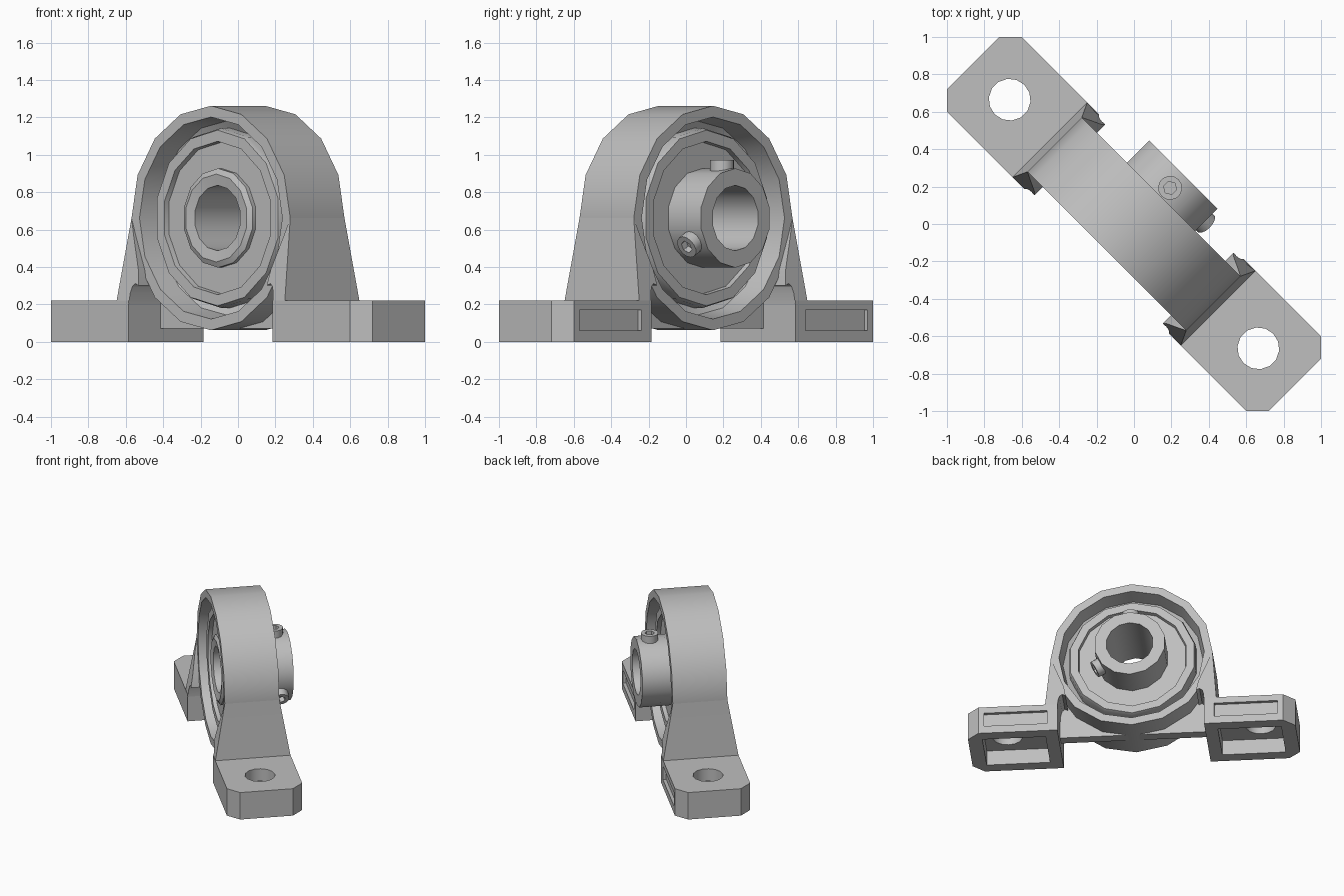
import bpy, bmesh, math
from mathutils import Matrix, Vector

if "Cube" in bpy.data.objects:
    bpy.data.objects.remove(bpy.data.objects["Cube"])

CENTRE = 0.662   # height of the shaft axis
HALF = 0.205     # half width of the housing
FLARE = 0.283    # half width of the feet

steel = bpy.data.materials.new("cast_grey")
steel.use_nodes = True
GREY = (0.52, 0.52, 0.52, 1)
steel.diffuse_color = GREY
steel.node_tree.nodes["Principled BSDF"].inputs["Base Color"].default_value = GREY
parts = []


def finish(name, bm):
    bmesh.ops.recalc_face_normals(bm, faces=bm.faces)
    mesh = bpy.data.meshes.new(name)
    bm.to_mesh(mesh)
    bm.free()
    mesh.materials.append(steel)
    obj = bpy.data.objects.new(name, mesh)
    bpy.context.collection.objects.link(obj)
    parts.append(obj)
    return obj


def lathe(name, profile, sides):
    """Spin a closed (radius, y) profile round the shaft axis."""
    bm = bmesh.new()
    rings = []
    for i in range(sides):
        a = 2 * math.pi * i / sides
        rings.append([bm.verts.new((r * math.sin(a), y, CENTRE + r * math.cos(a)))
                      for r, y in profile])
    n = len(profile)
    for i in range(sides):
        p, q = rings[i], rings[(i + 1) % sides]
        for j in range(n):
            k = (j + 1) % n
            bm.faces.new((p[j], p[k], q[k], q[j]))
    return finish(name, bm)


def plate(name, outline, width):
    """Extrude an (x, z) outline both ways in y; width may vary with z."""
    bm = bmesh.new()
    front = [bm.verts.new((x, -width(z), z)) for x, z in outline]
    back = [bm.verts.new((x, width(z), z)) for x, z in outline]
    bm.faces.new(front)
    bm.faces.new(back[::-1])
    for i in range(len(outline)):
        j = (i + 1) % len(outline)
        bm.faces.new((front[i], front[j], back[j], back[i]))
    return finish(name, bm)


def slab(name, outline, z0, z1):
    """Extrude an (x, y) outline upwards."""
    bm = bmesh.new()
    low = [bm.verts.new((x, y, z0)) for x, y in outline]
    high = [bm.verts.new((x, y, z1)) for x, y in outline]
    bm.faces.new(low)
    bm.faces.new(high)
    for i in range(len(outline)):
        j = (i + 1) % len(outline)
        bm.faces.new((low[i], low[j], high[j], high[i]))
    return finish(name, bm)


def box(name, x0, x1, y0, y1, z0, z1):
    return slab(name, [(x0, y0), (x1, y0), (x1, y1), (x0, y1)], z0, z1)


def rod(name, radius, sides, base, direction, length):
    bm = bmesh.new()
    d = Vector(direction).normalized()
    m = Matrix.Translation(Vector(base) + d * length / 2) @ d.to_track_quat('Z', 'Y').to_matrix().to_4x4()
    bmesh.ops.create_cone(bm, cap_ends=True, segments=sides, radius1=radius,
                          radius2=radius, depth=length, matrix=m)
    return finish(name, bm)


def cut(obj, cutter):
    cutter.hide_render = True
    mod = obj.modifiers.new("cut", 'BOOLEAN')
    mod.operation = 'DIFFERENCE'
    mod.solver = 'EXACT'
    mod.object = cutter
    bpy.context.view_layer.objects.active = obj
    bpy.ops.object.modifier_apply(modifier=mod.name)
    parts.remove(cutter)
    bpy.data.objects.remove(cutter)


def leg_width(z):
    t = min(max((CENTRE - z) / (CENTRE - 0.22), 0), 1)
    return HALF + (FLARE - 0.001 - HALF) * t


# Housing ring with stepped seat
half_seat = [(0.6, HALF), (0.54, HALF), (0.52, 0.08), (0.47, 0.05)]
lathe("housing_ring", half_seat + [(r, -y) for r, y in reversed(half_seat)], 16)

# Bearing race with recessed seals
half_race = [(0.48, 0.13), (0.47, 0.155), (0.41, 0.155), (0.405, 0.125), (0.25, 0.125)]
lathe("bearing_race", half_race + [(r, -y) for r, y in reversed(half_race)], 14)

# Inner sleeve with the locking collar at the back
lathe("inner_sleeve", [(0.265, 0.373), (0.175, 0.373), (0.175, -0.155), (0.235, -0.165),
                       (0.265, -0.15)], 14)

# Set screws with hexagon sockets
for name, angle in (("top_set_screw", 0), ("side_set_screw", math.radians(120))):
    d = Vector((math.sin(angle), 0, math.cos(angle)))
    axis = Vector((0, 0.273, CENTRE))
    screw = rod(name, 0.064, 14, axis + d * 0.22, d, 0.09)
    cut(screw, rod("socket_cutter", 0.036, 6, axis + d * 0.27, d, 0.1))

# Thin web under the ring, following its curve
arc = [(0.57 * math.sin(a), CENTRE - 0.57 * math.cos(a))
       for a in (math.radians(d) for d in range(55, -56, -11))]
plate("lower_web", [(-0.55, 0.07), (0.55, 0.07), (0.55, 0.32)] + arc + [(-0.55, 0.32)],
      lambda z: 0.04)

for side, label in ((1, "left"), (-1, "right")):
    # Flared leg joining foot and ring, rounded inside
    leg = [(0.638, 0.2), (0.636, 0.22), (0.6, CENTRE), (0.565, 0.56), (0.5, 0.385),
           (0.485, 0.3), (0.51, 0.312), (0.53, 0.295), (0.54, 0.26), (0.545, 0.2)]
    plate(label + "_leg", [(side * x, z) for x, z in leg], leg_width)

    # Foot with chamfered outer corners
    outline = [(0.545, -FLARE), (1.131, -FLARE), (1.216, -0.198),
               (1.216, 0.198), (1.131, FLARE), (0.545, FLARE)]
    foot = slab(label + "_foot", [(side * x, y) for x, y in outline], 0, 0.22)
    x0, x1 = sorted((side * 0.64, side * 1.11))
    cut(foot, box("cavity_cutter", x0, x1, -0.19, 0.19, -0.1, 0.12))
    x0, x1 = sorted((side * 0.62, side * 1.09))
    cut(foot, box("pocket_cutter", x0, x1, FLARE - 0.025, 0.4, 0.06, 0.17))
    cut(foot, rod("bolt_hole_cutter", 0.112, 14, (side * 0.94, 0, -0.1), (0, 0, 1), 0.5))

# Turn the whole block diagonal and smooth the rounded surfaces
turn = Matrix.Rotation(math.radians(-45), 4, 'Z')
bpy.ops.object.select_all(action='DESELECT')
for obj in parts:
    obj.data.transform(turn)
    obj.select_set(True)
bpy.context.view_layer.objects.active = parts[0]
bpy.ops.object.shade_smooth_by_angle(angle=math.radians(30))
